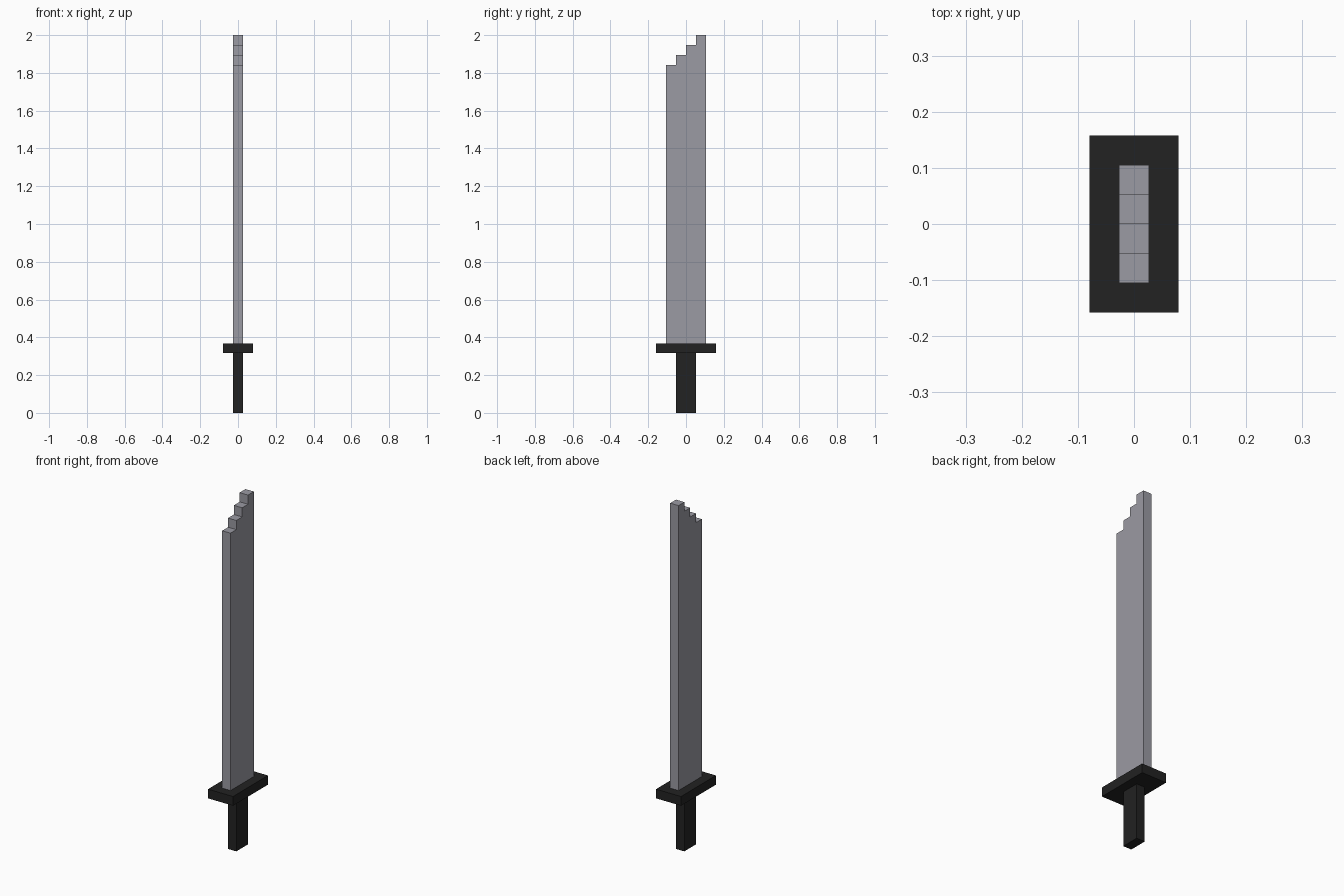
import bpy
import bmesh

cube = bpy.data.objects.get("Cube")
if cube:
    bpy.data.objects.remove(cube, do_unlink=True)

U = 2 / 38  # one block of the grid the sword is built on


def make_material(name, colour):
    mat = bpy.data.materials.new(name)
    mat.use_nodes = True
    mat.diffuse_color = (*colour, 1)
    mat.node_tree.nodes["Principled BSDF"].inputs["Base Color"].default_value = (*colour, 1)
    return mat


def extrude_profile(name, profile, width, mat):
    """Extrude a (y, z) outline, given in blocks, across x."""
    bm = bmesh.new()
    face = bm.faces.new([bm.verts.new((-width / 2 * U, y * U, z * U)) for y, z in profile])
    moved = bmesh.ops.extrude_face_region(bm, geom=[face])["geom"]
    verts = [v for v in moved if isinstance(v, bmesh.types.BMVert)]
    bmesh.ops.translate(bm, verts=verts, vec=(width * U, 0, 0))
    bmesh.ops.recalc_face_normals(bm, faces=bm.faces[:])
    mesh = bpy.data.meshes.new(name)
    bm.to_mesh(mesh)
    bm.free()
    mesh.materials.append(mat)
    obj = bpy.data.objects.new(name, mesh)
    bpy.context.collection.objects.link(obj)
    return obj


def block(name, width, depth, bottom, top, mat):
    d = depth / 2
    return extrude_profile(name, [(-d, bottom), (d, bottom), (d, top), (-d, top)], width, mat)


steel = make_material("grey steel", (0.328, 0.325, 0.366))
black = make_material("black grip", (0.016, 0.016, 0.016))

# Handle and guard
block("handle", 1, 2, 0, 6, black)
block("guard", 3, 6, 6, 7, black)

# Blade with a tip that steps up towards the back
outline = [(2, 7), (-2, 7)]
for i in range(4):
    outline += [(i - 2, 35 + i), (i - 1, 35 + i)]
outline = [(-2, 7)] + outline[2:] + [(2, 7)]
extrude_profile("blade", outline, 1, steel)
